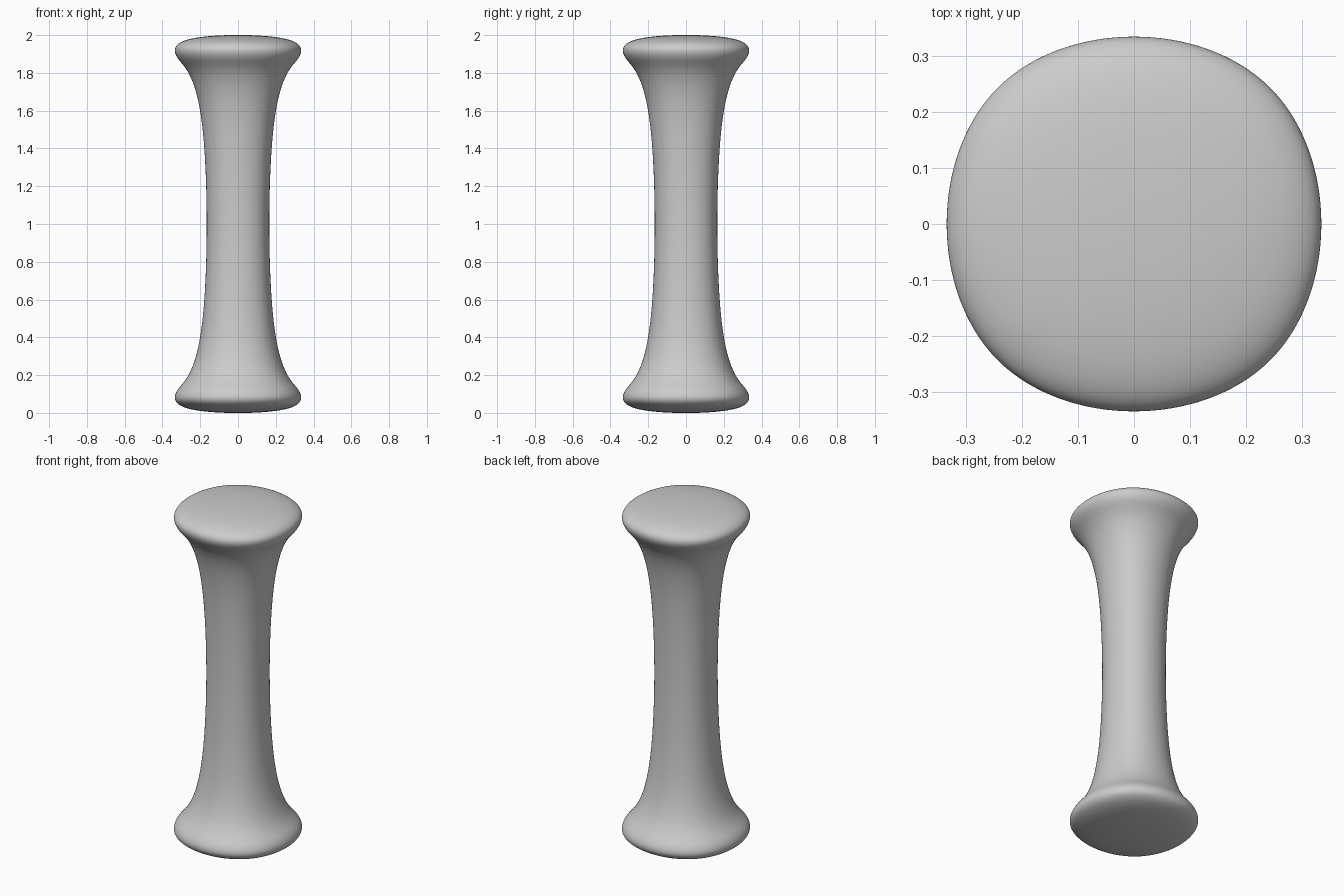
import bpy, bmesh

if "Cube" in bpy.data.objects:
    bpy.data.objects.remove(bpy.data.objects["Cube"])

# Square cage rings: (height from the middle, half width)
half = [(1.012, 0.38), (0.87, 0.38), (0.75, 0.172)]
rings = [(-z, a) for z, a in half] + [(z, a) for z, a in reversed(half)]

bm = bmesh.new()
loops = []
for z, a in rings:
    loops.append([bm.verts.new((x * a, y * a, z))
                  for x, y in ((-1, -1), (1, -1), (1, 1), (-1, 1))])

# Side walls between neighbouring rings
for low, high in zip(loops, loops[1:]):
    for i in range(4):
        j = (i + 1) % 4
        bm.faces.new((low[i], low[j], high[j], high[i]))

# End caps
bm.faces.new(loops[0][::-1])
bm.faces.new(loops[-1])
for f in bm.faces:
    f.smooth = True

mesh = bpy.data.meshes.new("flared_column")
bm.to_mesh(mesh)
bm.free()
column = bpy.data.objects.new("flared_column", mesh)
bpy.context.collection.objects.link(column)
column.location.z = 1.0

# Rounded by subdivision
sub = column.modifiers.new("subdivision", 'SUBSURF')
sub.levels = sub.render_levels = 5
